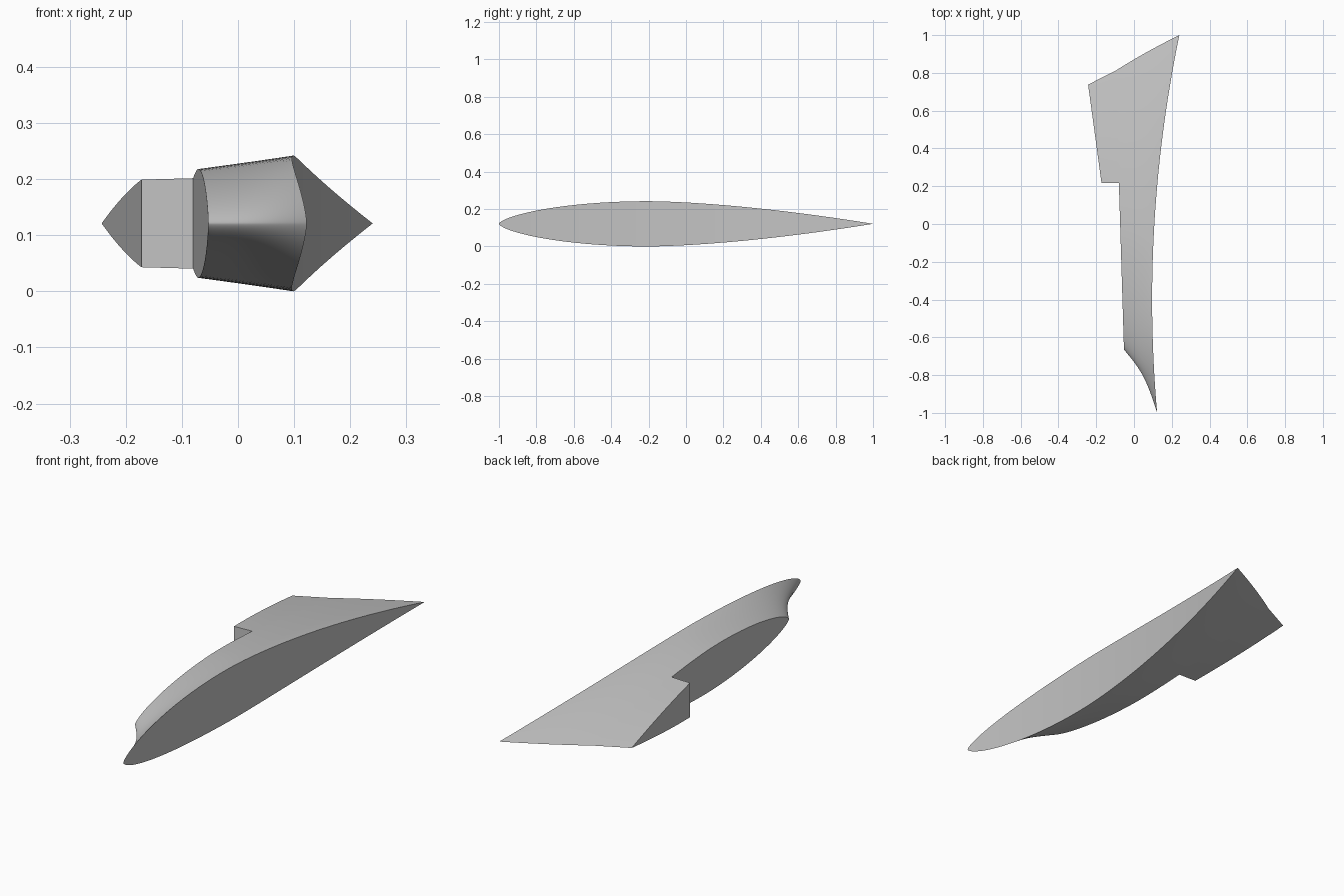
import bpy, bmesh

cube = bpy.data.objects.get("Cube")
if cube:
    bpy.data.objects.remove(cube)

SPAN, FRONT, AFT = 16, 36, 18      # columns across, rows ahead of and behind the notch
MID_Z, NOTCH_Y = 0.121, 0.217


def lerp(a, b, t):
    return a + (b - a) * t


def thickness(u):
    """Symmetrical foil, thickest at 40 percent of the chord."""
    u = min(max(u, 0.0), 1.0)
    if u < 0.4:
        return (1 - (1 - u / 0.4) ** 2) ** 0.65
    return 1 - ((u - 0.4) / 0.6) ** 1.6


def outer_x(y):
    """Gently curved outer side."""
    return 0.096 + 0.0735 * (y + 0.4) ** 2


def inner_x(y):
    """Straight inner side ahead of the notch, continued to the tail."""
    return lerp(-0.053, -0.08, (y + 0.665) / 0.882)


def station(s):
    """Leading y, trailing y and half thickness at span position s."""
    nose = -0.665 - 0.335 * (0.58 * s + 0.42 * s ** 4)
    return nose, lerp(0.811, 1.0, s), lerp(0.097, 0.121, s)


bm = bmesh.new()


def pair(x, y, half):
    return [bm.verts.new((x, y, MID_Z + side * half)) for side in (1, -1)]


def column(s, start, end, rows, power):
    nose, tail, half = station(s)
    a = nose if start is None else start
    b = tail if end is None else end
    points = []
    for i in range(rows + 1):
        y = lerp(a, b, (i / rows) ** power)
        x = lerp(inner_x(y), outer_x(y), s)
        points.append(pair(x, y, half * thickness((y - nose) / (tail - nose))))
    return points


def skin(columns):
    """Upper and lower surfaces between neighbouring columns."""
    for a, b in zip(columns, columns[1:]):
        for i in range(len(a) - 1):
            for k in (0, 1):
                bm.faces.new((a[i][k], b[i][k], b[i + 1][k], a[i + 1][k]))


def wall(points):
    """Flat side closing the upper edge to the lower edge."""
    for p, q in zip(points, points[1:]):
        bm.faces.new((p[0], q[0], q[1], p[1]))


# Forward body and tail
spans = [i / SPAN for i in range(SPAN + 1)]
front = [column(s, None, NOTCH_Y, FRONT, 2) for s in spans]
aft = [column(s, NOTCH_Y, None, AFT, 1) for s in spans]

# Stepped inner tail extension
step = []
for i in range(AFT + 1):
    t = i / AFT
    y = lerp(NOTCH_Y, 0.738, t)
    step.append(pair(lerp(-0.172, -0.243, t), y, 0.096 * thickness((y + 0.6) / 1.338)))

skin(front)
skin([step] + aft)
wall(front[0])
wall(front[-1])
wall(aft[-1])
wall(step)
wall([step[0], aft[0][0]])

bmesh.ops.remove_doubles(bm, verts=bm.verts, dist=0.00005)
bmesh.ops.recalc_face_normals(bm, faces=bm.faces)
mesh = bpy.data.meshes.new("foil_fairing")
bm.to_mesh(mesh)
bm.free()

# Plain grey finish
grey = bpy.data.materials.new("light_grey")
grey.use_nodes = True
colour = (0.55, 0.55, 0.55, 1)
grey.diffuse_color = colour
grey.node_tree.nodes["Principled BSDF"].inputs["Base Color"].default_value = colour
mesh.materials.append(grey)

fairing = bpy.data.objects.new("foil_fairing", mesh)
bpy.context.collection.objects.link(fairing)
bpy.ops.object.select_all(action="DESELECT")
fairing.select_set(True)
bpy.context.view_layer.objects.active = fairing
bpy.ops.object.shade_smooth_by_angle()
